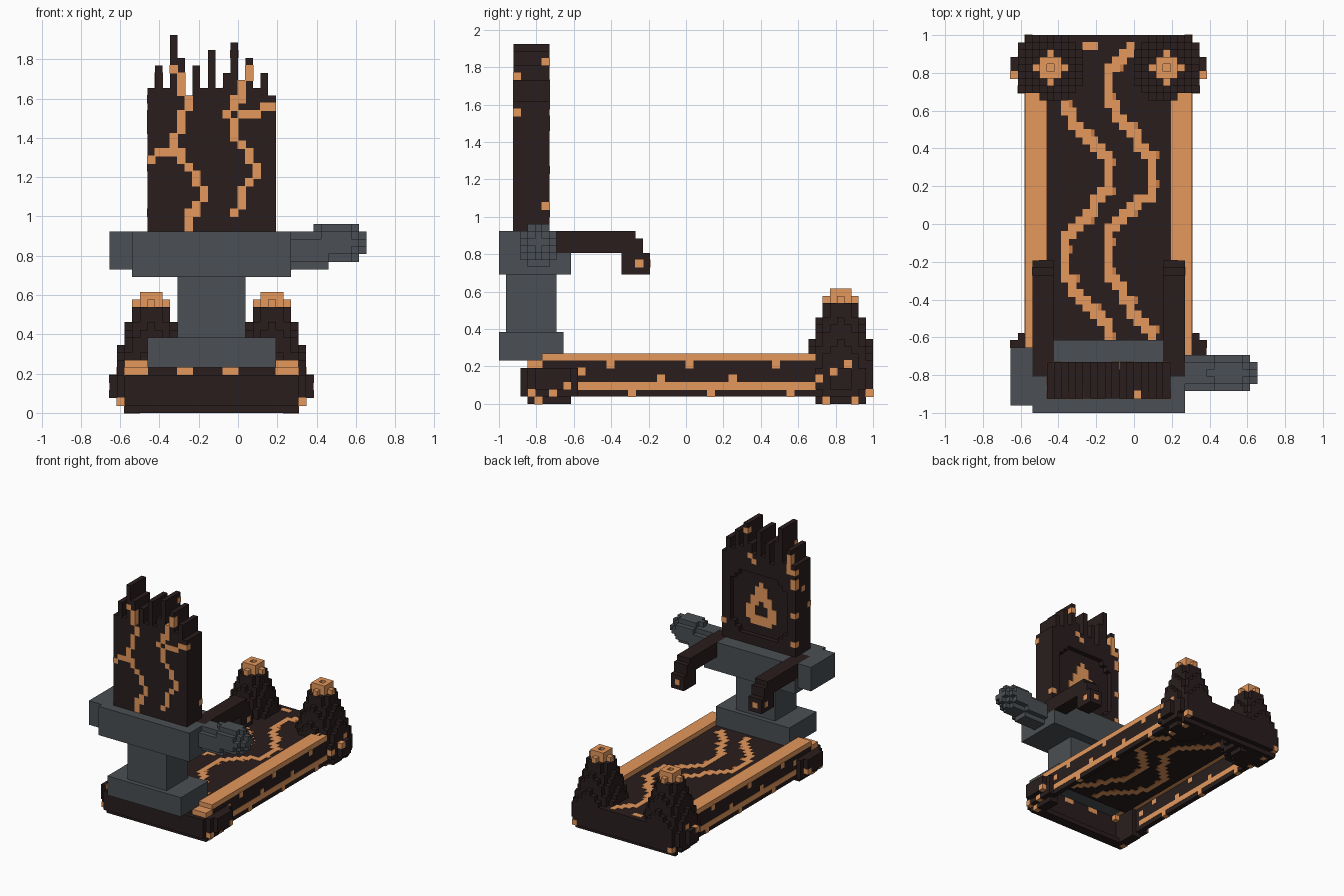
import bpy, bmesh, math
from mathutils import Vector

if "Cube" in bpy.data.objects:
    bpy.data.objects.remove(bpy.data.objects["Cube"])

V = 1 / 26          # one block of the grid
E = 0.06            # how far painted cells stand proud (in blocks)
MID = -7            # mirrored x = MID - x


def material(name, rgb):
    m = bpy.data.materials.new(name)
    m.diffuse_color = (*rgb, 1)
    m.use_nodes = True
    m.node_tree.nodes["Principled BSDF"].inputs["Base Color"].default_value = m.diffuse_color
    return m


DARK = material("charred black", (0.0225, 0.0125, 0.0125))
ORANGE = material("ember orange", (0.78, 0.315, 0.108))
DEEP = material("deep ember", (0.6, 0.2, 0.055))
GREY = material("slate grey", (0.069, 0.078, 0.087))


def finish(name, bm, mat):
    me = bpy.data.meshes.new(name)
    bm.to_mesh(me)
    bm.free()
    me.materials.append(mat)
    bpy.context.collection.objects.link(bpy.data.objects.new(name, me))


def mirrored(boxes):
    return boxes + [(MID - b[1], MID - b[0], *b[2:]) for b in boxes]


def paint(name, boxes, mat, mirror=False, grow=E):
    """Loose cells (x0, x1, y0, y1, z0, z1) standing slightly proud."""
    bm = bmesh.new()
    for x0, x1, y0, y1, z0, z1 in mirrored(boxes) if mirror else boxes:
        r = bmesh.ops.create_cube(bm, size=1)
        for v in r["verts"]:
            for i, (a, b) in enumerate(((x0, x1), (y0, y1), (z0, z1))):
                v.co[i] = ((a + b) / 2 + v.co[i] * (b - a + 2 * grow)) * V
    finish(name, bm, mat)


def part(name, boxes, mat, mirror=False):
    """Blocks merged into one skin: only outer faces are made."""
    full = {(x, y, z) for b in (mirrored(boxes) if mirror else boxes)
            for x in range(b[0], b[1]) for y in range(b[2], b[3]) for z in range(b[4], b[5])}
    bm = bmesh.new()
    for c in full:
        for ax in range(3):
            for s in (0, 1):
                n = list(c)
                n[ax] += 2 * s - 1
                if tuple(n) in full:
                    continue
                u, w = (ax + 1) % 3, (ax + 2) % 3
                ring = []
                for du, dw in ((0, 0), (1, 0), (1, 1), (0, 1)):
                    p = Vector(c)
                    p[ax] += s
                    p[u] += du
                    p[w] += dw
                    ring.append(bm.verts.new(p * V))
                bm.faces.new(ring if s else ring[::-1])
    bmesh.ops.remove_doubles(bm, verts=bm.verts, dist=V / 100)
    bmesh.ops.dissolve_limit(bm, angle_limit=0.01, verts=bm.verts, edges=bm.edges)
    finish(name, bm, mat)


def cell(x, y, z):
    return (x, x + 1, y, y + 1, z, z + 1)


def disc_rows(r):
    """Rows (offset, half width) of a blocky disc of radius r around one cell."""
    for d in range(-int(r), int(r) + 1):
        yield d, int(math.sqrt(r * r - d * d))


# --- base frame ---
part("front_beam", [(-15, 8, -23, -21, 1, 5), (-15, 8, -22, -20, 0, 1),
                    (-15, 8, -22, -21, 5, 6)], DARK)
part("back_beam", [(-15, 8, 25, 26, 1, 6), (-15, 8, 24, 25, 0, 6)], DARK)
part("side_wall", [(-15, -14, -17, 25, 1, 6)], DARK, True)
paint("side_wall_stripe", [(-15, -14, -15, 18, 2, 3)], ORANGE, True)
specks = [(-11, 5), (0, 5), (12, 5), (-15, 4), (-4, 3), (6, 3), (3, 1), (-8, 1), (14, 1)]
paint("side_wall_specks", [cell(-15, y, z) for y, z in specks], ORANGE, True)
part("top_rail", [(-15, -12, -20, 18, 6, 7)], ORANGE, True)
paint("rail_end", [(-15, -12, -22, -20, 5, 6)], ORANGE, True)
part("front_corner_post", [(-16, -14, -22, -15, 1, 5), (-17, -14, -21, -16, 2, 5),
                           (-15, -13, -21, -16, 0, 6)], DARK, True)
paint("front_corner_specks", [cell(-16, -22, 1), cell(-15, -21, 0), cell(-16, -19, 1),
                              cell(-17, -17, 2)], ORANGE, True)
paint("front_beam_specks", [(-8, -6, -22, -21, 5, 6), (-2, 0, -22, -21, 5, 6)], ORANGE)

# --- bed with glowing cracks right through it ---
part("bed", [(-12, 5, -17, 25, 5, 6)], DARK)
left = [(17, -9.9), (14.4, -8.1), (12.3, -6), (10.2, -4), (6, -3.6), (2.6, -6), (0, -8.1),
        (-1.5, -9.7), (-6.4, -9.7), (-8.4, -8.1), (-11.2, -6), (-13.3, -4), (-16, -3)]
right = [(25, -0.3), (23.8, -1.9), (21.3, -3.5), (17.2, -3.5), (15, -1.9), (13, -0.3),
         (10.2, 1.5), (9.5, 2.5), (4.7, 2.5), (4, 0.8), (2, -1.2), (-0.8, -3.3),
         (-6.4, -3.3), (-8.4, -1.9), (-11.2, -0.3), (-13.3, 1.8), (-16, 2.3)]


def crack(path):
    cells, prev = [], None
    for (ya, xa), (yb, xb) in zip(path, path[1:]):
        for y in range(math.floor(ya) - 1, math.floor(yb) - 1, -1):
            t = min(1, max(0, (ya - y - 0.5) / (ya - yb)))
            x = math.floor(xa + (xb - xa) * t)
            p = x if prev is None else prev
            cells.append((min(x, p), max(x, p) + 1, y, y + 1, 5, 6))
            prev = x
    return cells


lines = crack(left) + crack(right)
paint("bed_cracks", lines + [(-7, -5, 24, 25, 5, 6)], ORANGE)
paint("bed_crack_edges", [(b[0] - 0.5, b[0], *b[2:]) if i % 2 else (b[1], b[1] + 0.5, *b[2:])
                          for i, b in enumerate(lines) if i % 4 == 0], DEEP, False, E * 0.7)

# --- two volcano posts at the back corners ---
def layer(r, z):
    return [(-12 - w, -11 + w, 21 + d, 22 + d, z, z + 1) for d, w in disc_rows(r) if d < 5]


radii = [3.5, 4.5, 5.2, 5.2, 5.1, 4.8, 4.5, 4.3, 4.1, 3.7, 3.4, 3.1, 2.6, 2.3]
part("volcano", [b for z, r in enumerate(radii) for b in layer(r, z)], DARK, True)
part("volcano_lava", layer(2, 14) +
     [(-13, -12, 20, 23, 15, 16), (-11, -10, 20, 23, 15, 16),
      (-12, -11, 20, 21, 15, 16), (-12, -11, 22, 23, 15, 16)], ORANGE, True)
paint("volcano_specks", [cell(-16, 18, 3), cell(-16, 22, 5), cell(-14, 23, 0), cell(-14, 19, 0),
                         cell(-15, 25, 1), cell(-17, 20, 4)], ORANGE, True)

# --- grey seat stand ---
part("stand_foot", [(-12, 5, -26, -17, 6, 10)], GREY)
part("stand_column", [(-8, 1, -25, -18, 10, 18)], GREY)
part("seat_slab", [(-14, 7, -26, -16, 18, 21), (-14, 7, -26, -21, 21, 24),
                   (-11, 4, -21, -16, 21, 24), (-17, -14, -25, -17, 19, 24)], GREY)


def rod(x0, x1, r, z):
    return [(x0, x1, -21 - w, -20 + w, z + d, z + d + 1) for d, w in disc_rows(r)]


part("side_handle", rod(7, 12, 2.3, 21) + rod(10, 11, 2, 22) + rod(11, 15, 2.3, 22)
     + rod(15, 16, 2, 22) + rod(16, 17, 1, 22), GREY)

# --- armrests ---
part("armrest", [(-14, -11, -21, -7, 21, 24), (-14, -11, -9, -6, 18, 23),
                 (-14, -11, -9, -5, 18, 21)], DARK, True)
paint("armrest_specks", [cell(-14, -7, 19), cell(-13, -6, 19)], ORANGE, True)

# --- jagged back panel with an eight-sided recess behind ---
tops = [43, 46, 43, 50, 47, 42, 46, 43, 48, 43, 45, 49, 44, 47, 43, 45, 42]
panel = []
for i, top in enumerate(tops):
    x = i - 12
    panel.append((x, x + 1, -24, -20, 24, top))
    k = min(x + 10, 2 - x)
    if k < 0:
        panel.append((x, x + 1, -20, -19, 24, top))
    else:
        c = max(0, 2 - k)
        panel += [(x, x + 1, -20, -19, 24, 26 + c), (x, x + 1, -20, -19, 39 - c, top)]
part("back_panel", panel, DARK)

# flame emblem in the recess: (z, half width, half width of hole)
flame = [(28, 2.5, 0), (29, 3.5, 0), (30, 3.5, 1.5), (31, 3.5, 1.5), (32, 2.5, 0.5),
         (33, 2.5, 0), (34, 1.5, 0), (35, 1.5, 0), (36, 0.5, 0)]
paint("flame_plate", [(-3.5 + s, -3.5 + e, -20.1, -19.85, z, z + 1) for z, w, g in flame
                      for s, e in ((-w, -g), (g, w))], ORANGE, False, 0)

# cracks on the panel front: (x, z0, z1)
veins = [(-7, 24, 27), (-6, 26, 28), (-5, 28, 30), (-6, 30, 32), (-7, 32, 33), (-8, 33, 35),
         (-9, 34, 37), (-10, 34, 35), (-11, 34, 35), (-12, 33, 34), (-8, 37, 40), (-7, 40, 41.9),
         (-8, 42, 45), (-9, 45, 46), (-1, 26, 27), (0, 27, 30), (1, 30, 31), (2, 31, 33),
         (1, 33, 35), (0, 35, 36), (-1, 36, 39), (-2, 39, 40), (-1, 40, 42), (0, 41, 44),
         (1, 44, 46), (0, 39, 40), (1, 39, 40), (2, 39, 40), (3, 40, 41), (4, 40, 41)]
paint("panel_front_cracks", [(x, x + 1, -24, -23, a, b) for x, a, b in veins], ORANGE)
paint("panel_edge_specks", [cell(4, -24, 40), cell(4, -20, 27), cell(-1, -20, 47),
                            cell(-12, -20, 41), cell(-12, -20, 26), cell(-12, -22, 37),
                            cell(-12, -20, 32), (-11, -10, -20, -19, 41, 45),
                            (-12, -11, -20, -19, 38, 40), cell(-2, -20, 42), cell(-3, -20, 41)],
      ORANGE)
